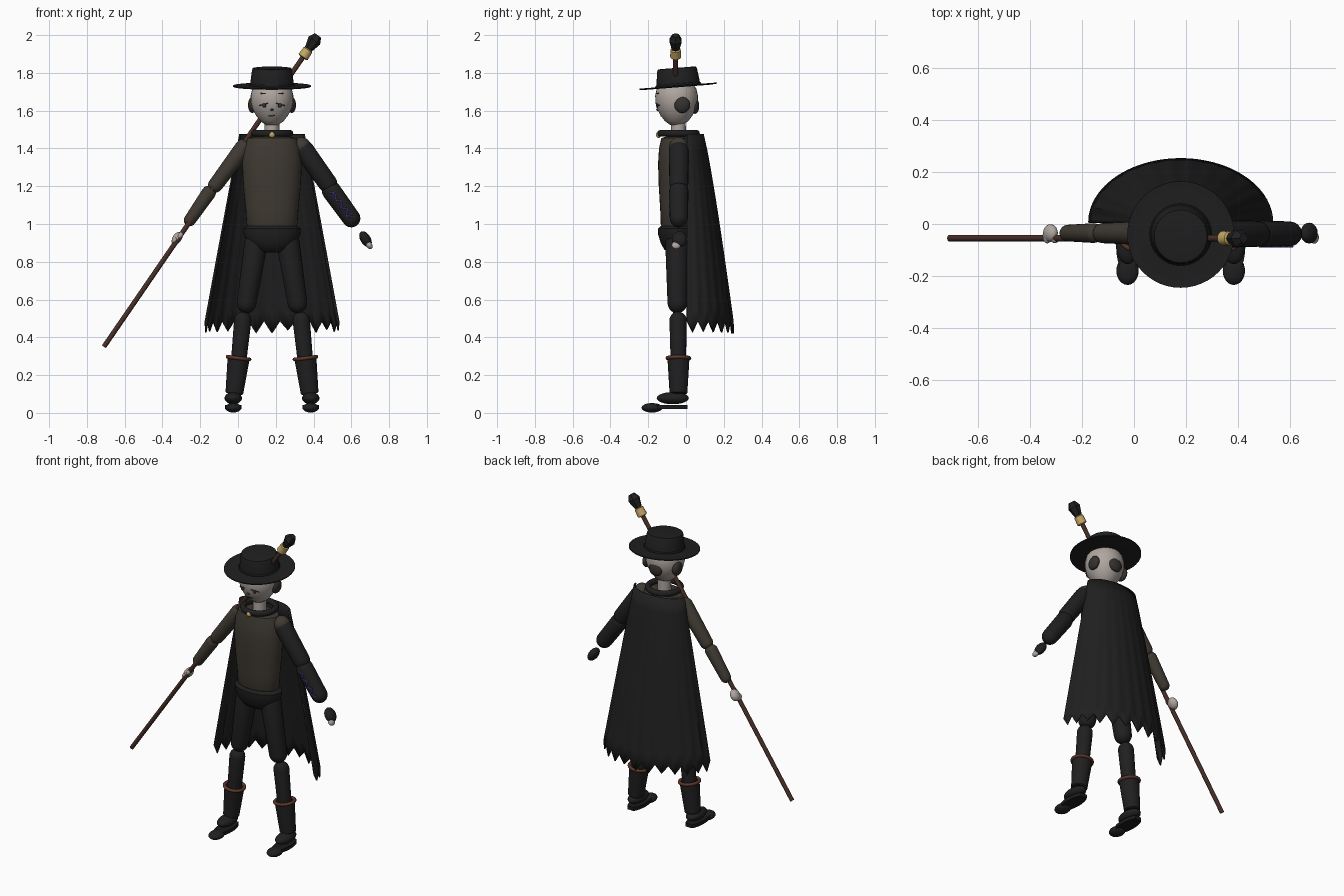
import bpy, bmesh, math, random
from mathutils import Vector, Matrix

if "Cube" in bpy.data.objects:
    bpy.data.objects.remove(bpy.data.objects["Cube"], do_unlink=True)
random.seed(3)
CX, CY = 0.18, -0.05   # body axis
parts = []


def material(name, r, g, b):
    m = bpy.data.materials.new(name)
    m.use_nodes = True
    m.diffuse_color = (r, g, b, 1)
    bsdf = m.node_tree.nodes["Principled BSDF"]
    bsdf.inputs["Base Color"].default_value = (r, g, b, 1)
    bsdf.inputs["Roughness"].default_value = 0.8
    return m


BLACK = material("black cloth", 0.014, 0.014, 0.015)
BROWN = material("brown cloth", 0.05, 0.042, 0.032)
SKIN = material("pale skin", 0.43, 0.38, 0.35)
HAIR = material("dark hair", 0.035, 0.03, 0.026)
WOOD = material("dark wood", 0.065, 0.028, 0.021)
GOLD = material("gold", 0.56, 0.39, 0.13)
STRAP = material("red leather", 0.11, 0.036, 0.024)
VIOLET = material("violet thread", 0.11, 0.05, 0.4)
SOLE = material("dark sole", 0.011, 0.011, 0.013)


def add(name, bm, mat):
    bmesh.ops.recalc_face_normals(bm, faces=bm.faces)
    mesh = bpy.data.meshes.new(name)
    bm.to_mesh(mesh)
    bm.free()
    mesh.materials.append(mat)
    ob = bpy.data.objects.new(name, mesh)
    bpy.context.collection.objects.link(ob)
    parts.append(ob)
    return ob


def ellipsoid(name, loc, radii, mat, tilt=0):
    """Sphere scaled to radii, tilted about the y axis."""
    bm = bmesh.new()
    bmesh.ops.create_uvsphere(bm, u_segments=24, v_segments=16, radius=1)
    bm.transform(Matrix.Translation(loc) @ Matrix.Rotation(tilt, 4, 'Y') @ Matrix.Diagonal((*radii, 1)))
    return add(name, bm, mat)


def lathe(name, profile, mat, loc=(0, 0, 0), axis=(0, 0, 1), depth=1, n=32):
    """Turn (radius, height) pairs about an axis; depth squashes y."""
    bm = bmesh.new()
    rings = [[bm.verts.new((r * math.cos(math.tau * i / n), depth * r * math.sin(math.tau * i / n), h))
              for i in range(n)] for r, h in profile]
    for a, b in zip(rings, rings[1:]):
        for i in range(n):
            j = (i + 1) % n
            bm.faces.new((a[i], a[j], b[j], b[i]))
    bm.faces.new(rings[0])
    bm.faces.new(rings[-1])
    turn = Vector((0, 0, 1)).rotation_difference(Vector(axis)).to_matrix().to_4x4()
    bm.transform(Matrix.Translation(loc) @ turn)
    return add(name, bm, mat)


def limb(name, p, q, r0, r1, mat, n=20):
    """Tapered capsule from p to q."""
    p, q = Vector(p), Vector(q)
    length = (q - p).length
    arc = [math.pi / 2 * k / 5 for k in range(6)]
    prof = [(max(r0 * math.sin(a), 0.0005), -r0 * math.cos(a)) for a in arc]
    prof += [(max(r1 * math.cos(a), 0.0005), length + r1 * math.sin(a)) for a in arc]
    return lathe(name, prof, mat, p, q - p, n=n)


def ring(name, loc, major, minor, mat, axis=(0, 0, 1)):
    """Torus made by turning a closed circle."""
    n = 12
    prof = [(major + minor * math.cos(math.tau * k / n), minor * math.sin(math.tau * k / n)) for k in range(n + 1)]
    ob = lathe(name, prof, mat, loc, axis)
    bm = bmesh.new()
    bm.from_mesh(ob.data)
    bmesh.ops.delete(bm, geom=[f for f in bm.faces if len(f.verts) > 4], context='FACES_ONLY')
    bmesh.ops.remove_doubles(bm, verts=bm.verts, dist=0.0001)
    bmesh.ops.recalc_face_normals(bm, faces=bm.faces)
    bm.to_mesh(ob.data)
    bm.free()
    return ob


# Torso, pelvis and neck
lathe("torso", [(0.08, 1.465), (0.13, 1.455), (0.15, 1.40), (0.158, 1.32), (0.152, 1.2), (0.14, 1.08),
                (0.135, 1.0), (0.12, 0.97)], BROWN, (CX, CY, 0), depth=0.62)
lathe("pelvis", [(0.13, 0.99), (0.152, 0.975), (0.15, 0.945), (0.13, 0.9), (0.1, 0.865), (0.06, 0.85)],
      BLACK, (CX, CY, 0), depth=0.65)
lathe("neck", [(0.04, 1.44), (0.038, 1.56)], SKIN, (CX, CY + 0.01, 0))

# Head, hair and face
lathe("head", [(0.005, 1.518), (0.035, 1.525), (0.062, 1.545), (0.085, 1.575), (0.104, 1.61), (0.112, 1.645),
               (0.113, 1.68), (0.105, 1.715), (0.085, 1.745), (0.05, 1.765), (0.005, 1.772)], SKIN, (CX, CY, 0))
for s, side in ((-1, "right"), (1, "left")):
    ellipsoid(side + "_hair", (CX + s * 0.105, -0.02, 1.63), (0.022, 0.042, 0.042), HAIR)
    x = CX + s * 0.042
    limb(side + "_brow", (x - s * 0.016, -0.153, 1.69), (x + s * 0.016, -0.147, 1.692), 0.004, 0.003, HAIR, 8)
    limb(side + "_eyelid", (x - s * 0.018, -0.158, 1.638), (x + s * 0.024, -0.141, 1.628), 0.003, 0.003, HAIR, 8)
    ellipsoid(side + "_eye", (x, -0.152, 1.627), (0.011, 0.006, 0.011), HAIR)
ellipsoid("back_hair", (CX, 0.048, 1.625), (0.045, 0.022, 0.042), HAIR)
ellipsoid("nose", (CX, -0.152, 1.605), (0.008, 0.006, 0.006), HAIR)
limb("mouth", (CX - 0.016, -0.133, 1.572), (CX + 0.012, -0.133, 1.574), 0.003, 0.003, HAIR, 8)

# Hat, tipped slightly forward
hat_axis = (0, -0.08, 1)
lathe("hat_brim", [(0.1, 0.0), (0.17, -0.001), (0.206, 0.002), (0.206, 0.008), (0.17, 0.007), (0.1, 0.01)],
      BLACK, (CX, -0.04, 1.725), hat_axis, n=48)
lathe("hat_crown", [(0.117, 0.0), (0.114, 0.03), (0.106, 0.09), (0.102, 0.1), (0.09, 0.102)],
      BLACK, (CX, -0.04, 1.725), hat_axis, n=40)
ring("hat_band", (CX, -0.041, 1.737), 0.113, 0.007, SOLE, hat_axis)

# Collar and clasp
ring("collar", (CX, -0.04, 1.48), 0.095, 0.018, BLACK)
ellipsoid("clasp", (CX, -0.145, 1.472), (0.016, 0.014, 0.016), GOLD)

# Cape: half-round sheet with a ragged hem
bm = bmesh.new()
cols, rows, teeth = 52, 12, 13
tips = [random.uniform(0.42, 0.44) for _ in range(teeth + 1)]
grid = []
for c in range(cols + 1):
    ang = math.pi * c / cols
    phase = c * teeth / cols
    frac = 1 - abs(2 * (phase % 1) - 1)
    hem = 0.485 + (tips[int(phase)] - 0.485) * frac
    column = []
    for r in range(rows + 1):
        s = r / rows
        z = 1.475 + (hem - 1.475) * s
        rx = 0.17 + 0.183 * s
        ry = 0.085 + 0.16 * s ** 0.85
        column.append(bm.verts.new((CX - rx * math.cos(ang), ry * math.sin(ang) + 0.005, z)))
    grid.append(column)
for a, b in zip(grid, grid[1:]):
    for r in range(rows):
        bm.faces.new((a[r], b[r], b[r + 1], a[r + 1]))
cape = add("cape", bm, BLACK)
thick = cape.modifiers.new("thickness", 'SOLIDIFY')
thick.thickness = 0.008
thick.offset = 0

# Legs, boots and feet
for s, side in ((-1, "right"), (1, "left")):
    def at(dx, y, z):
        return Vector((CX + s * dx, y, z))
    limb(side + "_thigh", at(0.085, -0.048, 0.9), at(0.135, -0.046, 0.58), 0.062, 0.052, BLACK)
    limb(side + "_shin", at(0.155, -0.042, 0.49), at(0.19, -0.04, 0.14), 0.046, 0.038, BLACK)
    shin = at(0.178, -0.04, 0.28) - at(0.2, -0.04, 0.1)
    lathe(side + "_boot", [(0.04, 0), (0.047, 0.005), (0.058, 0.185), (0.05, 0.19)], BLACK,
          at(0.2, -0.04, 0.1), shin)
    ring(side + "_boot_strap", at(0.177, -0.04, 0.29), 0.058, 0.01, STRAP, shin)
    ellipsoid(side + "_foot", at(0.205, -0.07, 0.078), (0.046, 0.085, 0.032), BLACK)
    ellipsoid(side + "_toe", at(0.205, -0.18, 0.027), (0.043, 0.055, 0.025), BLACK)
    # sole plate with a rounded outline
    bm = bmesh.new()
    bmesh.ops.create_cone(bm, cap_ends=True, segments=24, radius1=1, radius2=1, depth=0.022)
    for v in bm.verts:
        v.co.y = max(-0.85, min(0.85, v.co.y))
    bm.transform(Matrix.Translation(at(0.205, -0.085, 0.032)) @ Matrix.Diagonal((0.044, 0.11, 1, 1)))
    add(side + "_sole", bm, SOLE)

# Right arm holding the staff
limb("right_upper_arm", (0.03, -0.035, 1.405), (-0.12, -0.035, 1.205), 0.046, 0.039, BROWN)
limb("right_forearm", (-0.155, -0.035, 1.165), (-0.255, -0.035, 1.02), 0.038, 0.032, BROWN)
ellipsoid("right_hand", (-0.322, -0.035, 0.925), (0.024, 0.034, 0.036), SKIN, 0.6)
ellipsoid("right_fingers", (-0.335, -0.045, 0.915), (0.014, 0.03, 0.022), SKIN, 0.6)
ellipsoid("right_thumb", (-0.305, -0.06, 0.94), (0.012, 0.014, 0.02), SKIN, 0.6)

# Left arm with a dark sleeve and a glove
ellipsoid("left_shoulder", (0.335, -0.038, 1.41), (0.05, 0.05, 0.05), BROWN)
limb("left_upper_arm", (0.35, -0.038, 1.39), (0.475, -0.038, 1.215), 0.053, 0.05, BLACK)
a, b = Vector((0.495, -0.038, 1.175)), Vector((0.6, -0.038, 1.03))
limb("left_forearm", a, b, 0.051, 0.048, BLACK)
ellipsoid("left_glove", (0.675, -0.035, 0.92), (0.027, 0.04, 0.046), BLACK, -0.55)
ellipsoid("left_fingers", (0.695, -0.052, 0.888), (0.016, 0.024, 0.022), SKIN, -0.55)

# Zigzag stitching on the sleeve
across = (b - a).normalized().cross(Vector((0, 1, 0)))
zig = [a.lerp(b, k / 7) + across * (0.013 if k % 2 else -0.013) + Vector((0, -0.049, 0)) for k in range(8)]
for p, q in zip(zig, zig[1:]):
    limb("sleeve_stitch", p, q, 0.004, 0.004, VIOLET, 6)

# Staff with a gold ferrule and a faceted knob
foot, top = Vector((-0.71, -0.055, 0.35)), Vector((0.345, -0.055, 1.885))
line = (top - foot).normalized()
lathe("staff", [(0.013, 0), (0.013, (top - foot).length)], WOOD, foot, line, n=12)
lathe("ferrule", [(0.02, 0), (0.029, 0.005), (0.027, 0.05), (0.02, 0.055)], GOLD, top - line * 0.005, line, n=16)
lathe("staff_knob", [(0.022, 0), (0.037, 0.055), (0.02, 0.088)], BLACK, top + line * 0.05, line, n=6)

# Smooth rounded surfaces, keep edges sharp
bpy.ops.object.select_all(action='DESELECT')
for ob in parts:
    ob.select_set(True)
bpy.context.view_layer.objects.active = parts[0]
bpy.ops.object.shade_smooth_by_angle(angle=math.radians(35))
